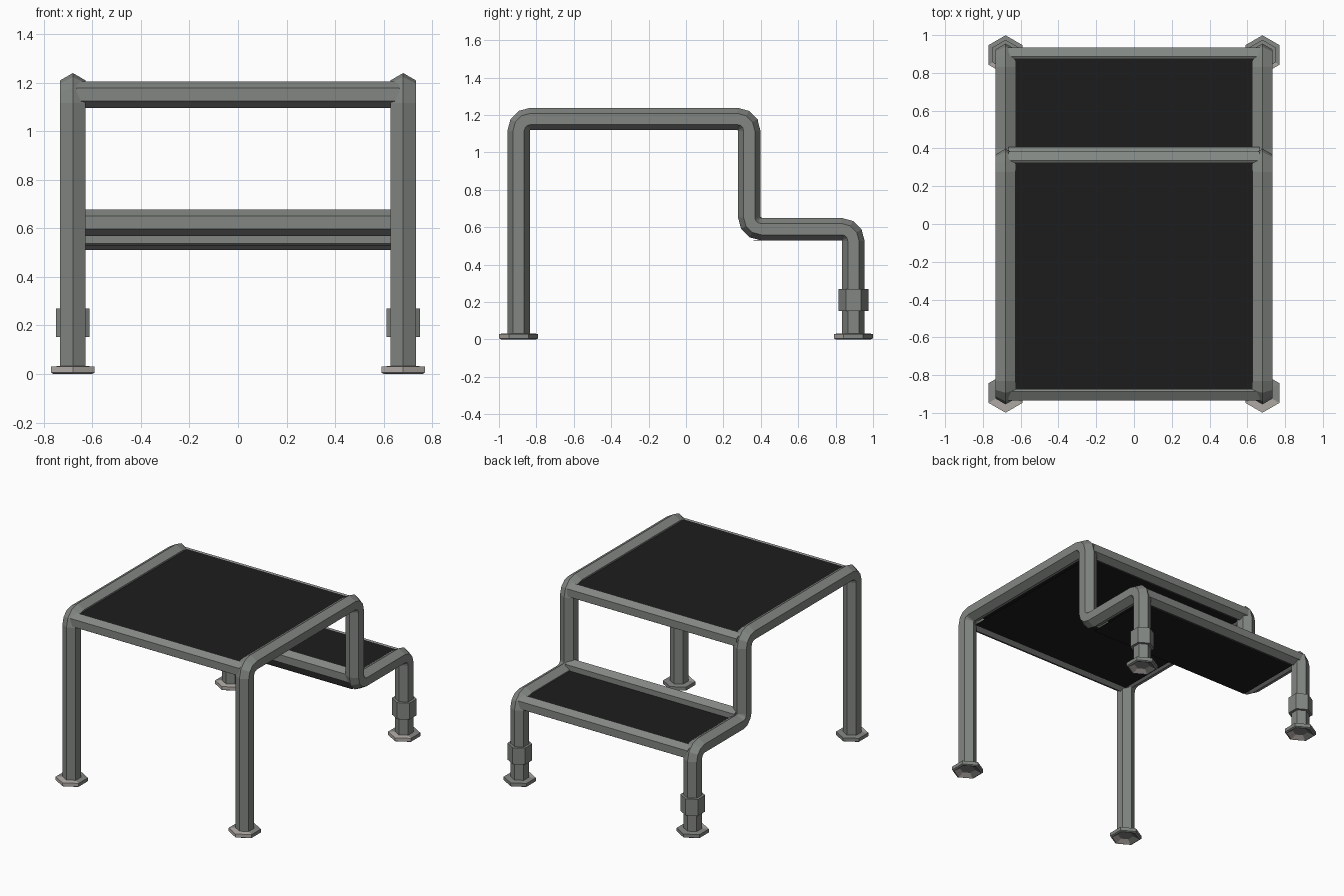
import bpy, bmesh, math
from mathutils import Vector

if "Cube" in bpy.data.objects:
    bpy.data.objects.remove(bpy.data.objects["Cube"])


def material(name, rgb):
    m = bpy.data.materials.new(name)
    m.diffuse_color = (*rgb, 1)
    m.use_nodes = True
    m.node_tree.nodes["Principled BSDF"].inputs["Base Color"].default_value = m.diffuse_color
    return m


GREY = material("steel grey", (0.225, 0.24, 0.225))
BLACK = material("tread black", (0.012, 0.012, 0.012))
PALE = material("pale foot grey", (0.45, 0.42, 0.395))

LEG_X, LEG_Y = 0.68, 0.895


def skin(name, rings, mats, caps=True):
    """Join matching rings of points into a closed tube."""
    bm = bmesh.new()
    vr = [[bm.verts.new(p) for p in ring] for ring in rings]
    n = len(vr[0])
    for a, b in zip(vr, vr[1:]):
        for i in range(n):
            j = (i + 1) % n
            bm.faces.new((a[i], a[j], b[j], b[i]))
    if caps:
        bm.faces.new(vr[0])
        bm.faces.new(vr[-1])
    bmesh.ops.recalc_face_normals(bm, faces=bm.faces)
    me = bpy.data.meshes.new(name)
    bm.to_mesh(me)
    bm.free()
    for m in mats:
        me.materials.append(m)
    ob = bpy.data.objects.new(name, me)
    bpy.context.collection.objects.link(ob)
    return ob


def hexagon(r, cx, cy, z):
    # corners point along +y and -y
    return [(cx + r * math.sin(k * math.pi / 3), cy + r * math.cos(k * math.pi / 3), z)
            for k in range(6)]


def rounded_path(pts, r, seg=3):
    """Return (point, tangent) pairs with each inner corner rounded."""
    pts = [Vector(p) for p in pts]
    out = [(pts[0], (pts[1] - pts[0]).normalized())]
    for a, b, c in zip(pts, pts[1:], pts[2:]):
        t0, t1 = (b - a).normalized(), (c - b).normalized()
        centre = b - t0 * r + t1 * r
        for k in range(seg + 1):
            w = k / seg * math.pi / 2
            out.append((centre - t1 * r * math.cos(w) + t0 * r * math.sin(w),
                        (t0 * math.cos(w) + t1 * math.sin(w)).normalized()))
    out.append((pts[-1], (pts[-1] - pts[-2]).normalized()))
    return out


# bent side frames, swept hexagonal tube in the y-z plane
PATH = [(-LEG_Y, 0.02), (-LEG_Y, 1.179), (0.338, 1.179),
        (0.338, 0.59), (LEG_Y, 0.59), (LEG_Y, 0.02)]
for side, sx in (("left", -1), ("right", 1)):
    rings = []
    for p, t in rounded_path(PATH, 0.063):
        n = Vector((-t.y, t.x))
        rings.append([(sx * LEG_X + 0.06 * math.sin(k * math.pi / 3),
                       p.x + n.x * 0.06 * math.cos(k * math.pi / 3),
                       p.y + n.y * 0.06 * math.cos(k * math.pi / 3)) for k in range(6)])
    skin(side + "_side_frame", rings, [GREY])

    # collars on the short legs
    skin(side + "_leg_collar", [hexagon(0.08, sx * LEG_X, LEG_Y, z) for z in (0.153, 0.27)], [GREY])

    # hexagonal feet, hollow underneath, paler on the front half
    for end, sy in (("front", -1), ("back", 1)):
        cx, cy = sx * LEG_X, sy * LEG_Y
        profile = [(0.05, 0.02), (0.092, 0.0), (0.104, 0.006), (0.104, 0.03), (0.05, 0.034)]
        foot = skin(f"{end}_{side}_foot", [hexagon(r, cx, cy, z) for r, z in profile], [GREY, PALE])
        for f in foot.data.polygons:
            if f.center.y < cy - 0.02:
                f.material_index = 1

# cross bars, one at each bend
BARS = {"upper_front_bar": (-0.887, 1.15), "upper_back_bar": (0.337, 1.15),
        "lower_front_bar": (0.36, 0.623), "lower_back_bar": (0.887, 0.564)}
for name, (y, z) in BARS.items():
    skin(name, [[(x, y + 0.054 * math.sin(k * math.pi / 3), z + 0.054 * math.cos(k * math.pi / 3))
                 for k in range(6)] for x in (-0.665, 0.665)], [GREY])

# step treads: a top sheet and an underside sheet each
SHEETS = (("upper_tread", -0.885, 0.335, 1.198), ("upper_tread_underside", -0.885, 0.335, 1.116),
          ("lower_tread", 0.36, 0.885, 0.612), ("lower_tread_underside", 0.36, 0.885, 0.532))
for name, y0, y1, z in SHEETS:
    skin(name, [[(-0.645, y0, h), (0.645, y0, h), (0.645, y1, h), (-0.645, y1, h)]
                for h in (z - 0.002, z)], [BLACK])
